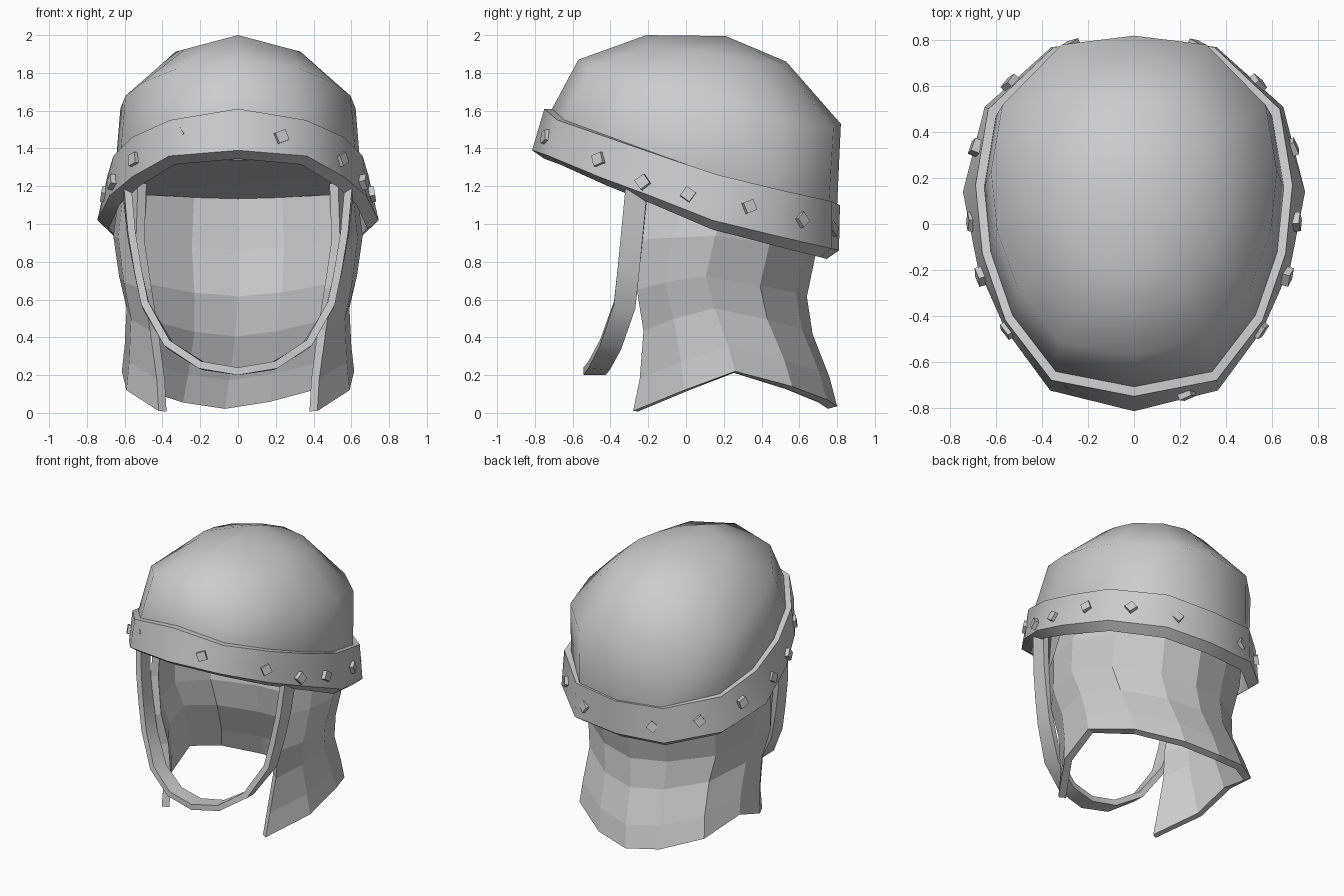
import bpy
import bmesh
from mathutils import Vector, Quaternion

cube = bpy.data.objects.get("Cube")
if cube:
    bpy.data.objects.remove(cube, do_unlink=True)

steel = bpy.data.materials.new("grey_steel")
steel.use_nodes = True
GREY = (0.6, 0.6, 0.6, 1)
steel.diffuse_color = GREY
steel.node_tree.nodes["Principled BSDF"].inputs["Base Color"].default_value = GREY


def finish(bm, name, smooth=None):
    mesh = bpy.data.meshes.new(name)
    bm.to_mesh(mesh)
    bm.free()
    mesh.materials.append(steel)
    obj = bpy.data.objects.new(name, mesh)
    bpy.context.collection.objects.link(obj)
    if smooth:
        bpy.ops.object.select_all(action="DESELECT")
        obj.select_set(True)
        bpy.context.view_layer.objects.active = obj
        bpy.ops.object.shade_smooth_by_angle(angle=smooth)
    return obj


def mirrored(half, closed):
    """Continue a half outline on the other side of the centre plane."""
    rest = half[-2:0:-1] if closed else half[-2::-1]
    return half + [(-x, y, z) for x, y, z in rest]


def loft(rows, wrap_rows=False, wrap_cols=True):
    bm = bmesh.new()
    grid = [[bm.verts.new(p) for p in row] for row in rows]
    n, m = len(rows), len(rows[0])
    for r in range(n if wrap_rows else n - 1):
        for c in range(m if wrap_cols else m - 1):
            a, b, d = grid[r], grid[(r + 1) % n], (c + 1) % m
            bm.faces.new((a[c], a[d], b[d], b[c]))
    return bm, grid


def remap(v, a, b, c, d):
    return c + (d - c) * (v - a) / (b - a)


# Tilted brow band: lower outer edge and upper outer edge of one half
low = [(0, -.815, 1.39), (.365, -.725, 1.36), (.56, -.46, 1.25), (.68, -.19, 1.15),
       (.745, .14, 1.02), (.65, .51, .93), (.36, .77, .87), (0, .81, .86)]
high = [(0, -.75, 1.61), (.36, -.68, 1.55), (.56, -.42, 1.46), (.66, -.13, 1.36),
        (.69, .17, 1.26), (.635, .5, 1.18), (.35, .77, 1.12), (0, .815, 1.10)]


def inset(points, k, drop):
    return [(x * k, y * k, z - drop) for x, y, z in points]


under, inner = inset(low, .92, .045), inset(high, .945, 0)
rows = [mirrored(h, True) for h in (under, low, high, inner)]
bm, _ = loft(rows, wrap_rows=True)
finish(bm, "brow_band", .95)

# Dome: tilted rings that shrink towards a ridged crown
rim = [(x, y + (.03 if y > .6 else 0), z) for x, y, z in inner]
y0, y1 = rim[0][1], rim[-1][1]


def ring(k, front, back, z_front, z_back, sag=.1):
    half = []
    for x, y, z in rim:
        x *= k
        roof = min(2 - .265 * x, 1.91 - .885 * (x - .34))
        slope = remap(y, y0, y1, z_front, z_back) - sag * x
        half.append((x, remap(y, y0, y1, front, back), min(slope, roof)))
    return mirrored(half, True)


rows = [ring(.98, -.70, .76, 1.34, 1.12, 0), mirrored(rim, True),
        ring(.955, -.57, .82, 1.87, 1.53), ring(.53, -.21, .53, 2.0, 1.86)]
bm, grid = loft(rows)
crown = bm.verts.new((0, .21, 1.995))
top = grid[-1]
for i, v in enumerate(top):
    bm.faces.new((v, top[(i + 1) % len(top)], crown))
bm.faces.new(grid[0][::-1])
finish(bm, "dome", .9)

# Neck guard rows: height fraction, front x, side x, front y, back y, bend, lean
levels = [(0, .42, .615, -.28, .80, 1, -.07), (.14, .43, .60, -.245, .76, 1.1, -.05),
          (.35, .465, .59, -.225, .67, 1.25, -.02), (.53, .50, .63, -.26, .64, 1.3, 0),
          (.75, .54, .66, -.235, .69, 1.25, 0), (1, .53, .63, -.22, .72, 1, 0)]
hem = [.01, .12, .22, .14, .07, .035]
spread = [0, .96, 1, .82, .40, 0]
depth = [0, .25, .5, .78, .95, 1]
rows = []
for f, fx, sx, fy, by, bend, lean in levels:
    half = []
    for i, d in enumerate(depth):
        x = fx if i == 0 else sx * spread[i]
        crest = 1.22 - .09 * d
        half.append((x, fy + (by - fy) * d ** bend, hem[i] + (crest - hem[i]) * f))
    row = mirrored(half, False)
    # The back of the hem swings slightly to one side
    rows.append([(x + lean * max(0, y - .3) / .5, y, z) for x, y, z in row])
bm, _ = loft(rows, wrap_cols=False)
guard = finish(bm, "neck_guard")
shell = guard.modifiers.new("thickness", "SOLIDIFY")
shell.thickness = .05
shell.offset = -1

# Chin strap: a flat ribbon hanging in a U
path = [(.59, -.26, 1.2), (.565, -.285, .95), (.53, -.305, .75), (.49, -.325, .57),
        (.365, -.40, .36), (.19, -.46, .25), (0, -.485, .22)]
path = mirrored(path, False)
left, right = [], []
for i, p in enumerate(path):
    a, b = Vector(path[max(i - 1, 0)]), Vector(path[min(i + 1, len(path) - 1)])
    along = (b - a).normalized()
    out = Vector((p[0], 0, p[2] - .75))
    out = (out - along * out.dot(along)).normalized()
    side = along.cross(out) * .058
    left.append((Vector(p) + side, out))
    right.append((Vector(p) - side, out))
rows = [[p + o * .02 for p, o in left], [p + o * .02 for p, o in right],
        [p - o * .02 for p, o in right], [p - o * .02 for p, o in left]]
bm, grid = loft(rows, wrap_rows=True, wrap_cols=False)
bm.faces.new([g[0] for g in grid])
bm.faces.new([g[-1] for g in grid])
bmesh.ops.recalc_face_normals(bm, faces=bm.faces)
finish(bm, "chin_strap", .7)

# Square studs round the band
studs = [(.54, -.455, 1.34), (.655, -.225, 1.22), (.695, .01, 1.155), (.68, .33, 1.09),
         (.53, .605, 1.02), (.27, .765, .97)]
studs += [(-x, y, z) for x, y, z in studs] + [(.225, -.73, 1.46), (-.31, -.672, 1.48)]
for i, p in enumerate(studs):
    normal = Vector((p[0] / .55, p[1] / .66, .2))
    turn = normal.to_track_quat("Z", "Y") @ Quaternion((0, 0, 1), .35 + .3 * (i % 3))
    bm = bmesh.new()
    bmesh.ops.create_cube(bm, size=.06)
    bmesh.ops.rotate(bm, verts=bm.verts, matrix=turn.to_matrix())
    bmesh.ops.translate(bm, verts=bm.verts, vec=p)
    finish(bm, "stud_%02d" % (i + 1))
